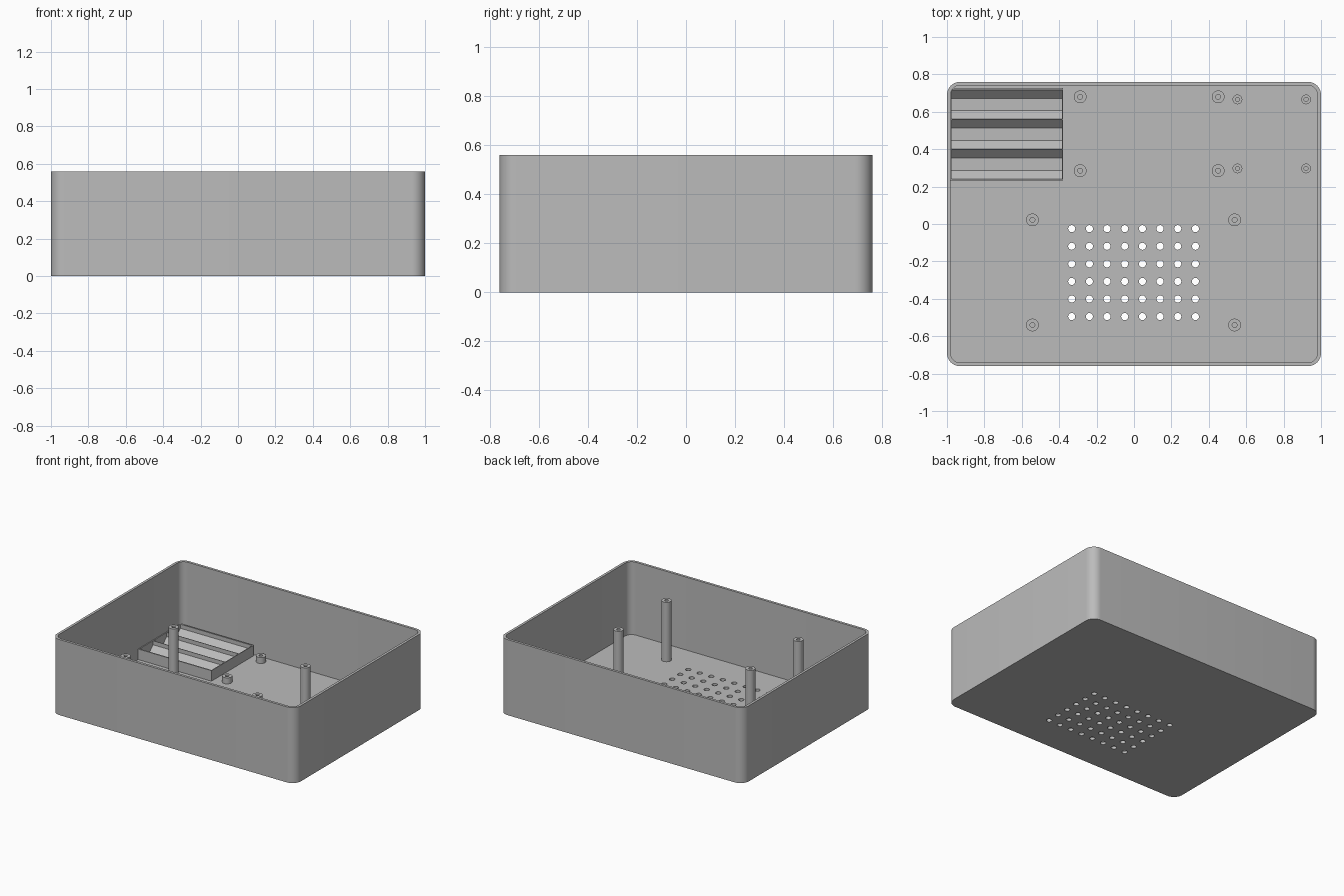
import bpy, bmesh, math
from mathutils import Matrix, Vector

cube = bpy.data.objects.get("Cube")
if cube:
    bpy.data.objects.remove(cube, do_unlink=True)

WIDTH, DEPTH, HEIGHT = 2.0, 1.52, 0.56
WALL, FLOOR, CORNER = 0.019, 0.02, 0.07

grey = bpy.data.materials.new("plain_grey")
grey.use_nodes = True
colour = (0.5, 0.5, 0.5, 1)
grey.diffuse_color = colour
grey.node_tree.nodes["Principled BSDF"].inputs["Base Color"].default_value = colour


def make_object(name, bm):
    bmesh.ops.recalc_face_normals(bm, faces=bm.faces)
    mesh = bpy.data.meshes.new(name)
    bm.to_mesh(mesh)
    bm.free()
    mesh.materials.append(grey)
    obj = bpy.data.objects.new(name, mesh)
    bpy.context.collection.objects.link(obj)
    return obj


def extrude(bm, points, offset):
    """Close a planar outline and extrude it into a solid."""
    face = bm.faces.new([bm.verts.new(p) for p in points])
    result = bmesh.ops.extrude_face_region(bm, geom=[face], use_keep_orig=True)
    verts = [v for v in result["geom"] if isinstance(v, bmesh.types.BMVert)]
    bmesh.ops.translate(bm, verts=verts, vec=offset)


def rounded_block(name, inset, z0, z1, steps=10):
    r = CORNER - inset
    cx, cy = WIDTH / 2 - CORNER, DEPTH / 2 - CORNER
    points = []
    for i, (sx, sy) in enumerate([(1, 1), (-1, 1), (-1, -1), (1, -1)]):
        for k in range(steps + 1):
            a = math.pi / 2 * (i + k / steps)
            points.append((sx * cx + r * math.cos(a), sy * cy + r * math.sin(a), z0))
    bm = bmesh.new()
    extrude(bm, points, Vector((0, 0, z1 - z0)))
    return make_object(name, bm)


def shade(obj):
    bpy.ops.object.select_all(action="DESELECT")
    obj.select_set(True)
    bpy.context.view_layer.objects.active = obj
    bpy.ops.object.shade_smooth_by_angle(angle=math.radians(30))


def cut(obj, cutter):
    cutter.hide_render = True
    bpy.context.view_layer.objects.active = obj
    mod = obj.modifiers.new("cut", "BOOLEAN")
    mod.operation, mod.solver, mod.object = "DIFFERENCE", "EXACT", cutter
    bpy.ops.object.modifier_apply(modifier=mod.name)
    bpy.data.objects.remove(cutter, do_unlink=True)


def standoff(name, x, y, outer, inner, top):
    """Hollow screw post, revolved from its wall section."""
    bm = bmesh.new()
    section = [(inner, FLOOR), (inner, top), (outer, top), (outer, FLOOR)]
    verts = [bm.verts.new((r, 0, z)) for r, z in section]
    edges = [bm.edges.new((verts[i], verts[i + 1])) for i in range(3)]
    bmesh.ops.spin(bm, geom=verts + edges, axis=(0, 0, 1), cent=(0, 0, 0),
                   angle=math.tau, steps=32, use_merge=True)
    bmesh.ops.remove_doubles(bm, verts=bm.verts, dist=1e-5)
    obj = make_object(name, bm)
    obj.location = (x, y, 0)
    shade(obj)


# Open tray with rounded corners
tray = rounded_block("tray", 0, 0, HEIGHT)
cut(tray, rounded_block("cavity", WALL, FLOOR, HEIGHT + 0.1))

# Grid of vent holes through the floor
bm = bmesh.new()
for col in range(8):
    for row in range(6):
        place = Matrix.Translation((-0.333 + 0.0945 * col, -0.025 - 0.094 * row, 0))
        bmesh.ops.create_cone(bm, cap_ends=True, segments=20, radius1=0.019,
                              radius2=0.019, depth=0.2, matrix=place)
cut(tray, make_object("vent_cutter", bm))
shade(tray)

# Three sets of four screw posts: x pair, y pair, radii, top
POSTS = {
    "tall_post": ((-0.543, 0.538), (-0.54, 0.022), 0.034, 0.013, 0.46),
    "short_post": ((-0.288, 0.45), (0.285, 0.68), 0.034, 0.013, 0.065),
    "small_post": ((0.553, 0.92), (0.297, 0.666), 0.026, 0.011, 0.065),
}
for name, (xs, ys, outer, inner, top) in POSTS.items():
    for x, side in zip(xs, ("right", "left")):
        for y, end in zip(ys, ("front", "back")):
            standoff(f"{name}_{end}_{side}", x, y, outer, inner, top)

# Battery cradle: three faceted troughs closed by thin end walls
LEFT, RIGHT, FRONT, BACK, RIM = -0.981, -0.38, 0.232, 0.727, 0.098
profile = [(FRONT, FLOOR), (FRONT, RIM)]
for i in range(3):
    centre = 0.319 + 0.16 * i
    half = [(0.078, RIM), (0.078, 0.068), (0.033, 0.023)]
    profile += [(centre - w, z) for w, z in half]
    profile += [(centre + w, z) for w, z in reversed(half)]
profile += [(BACK, RIM), (BACK, FLOOR)]
bm = bmesh.new()
extrude(bm, [(LEFT, y, z) for y, z in profile], Vector((RIGHT - LEFT, 0, 0)))
ends = [(FRONT, FLOOR), (FRONT, RIM), (BACK, RIM), (BACK, FLOOR)]
for x in (LEFT, RIGHT - 0.006):
    extrude(bm, [(x, y, z) for y, z in ends], Vector((0.006, 0, 0)))
make_object("battery_cradle", bm)
